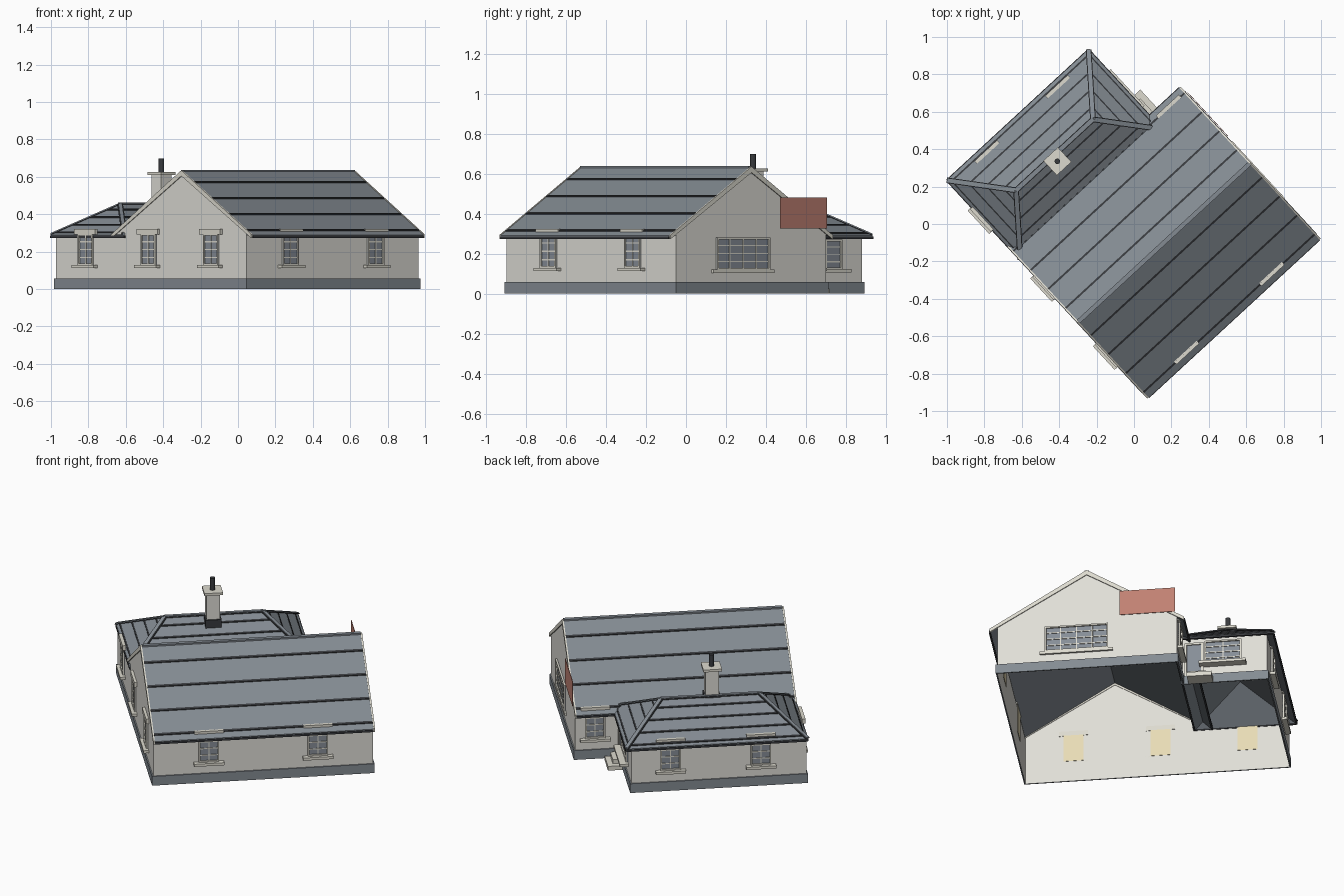
import bpy, bmesh, math
from mathutils import Vector

if "Cube" in bpy.data.objects:
    bpy.data.objects.remove(bpy.data.objects["Cube"])

TURN = math.radians(42.7)  # the whole house is turned on its plot


def material(name, rgb):
    m = bpy.data.materials.new(name)
    m.use_nodes = True
    m.diffuse_color = (*rgb, 1)
    b = m.node_tree.nodes["Principled BSDF"]
    b.inputs["Base Color"].default_value = (*rgb, 1)
    b.inputs["Roughness"].default_value = 0.8
    return m


RENDER = material("pale render", (0.74, 0.73, 0.68))
CREAM = material("cream trim", (0.72, 0.70, 0.62))
SLATE = material("slate grey", (0.23, 0.26, 0.29))
DARK = material("dark seam", (0.04, 0.043, 0.048))
GLASS = material("window glass", (0.24, 0.27, 0.31))
BLIND = material("pale yellow blind", (0.80, 0.71, 0.46))
RED = material("red panel", (0.53, 0.22, 0.17))


def prism(name, polys, offset, mat):
    """Flat polygons, extruded along an offset (or left as sheets)."""
    bm = bmesh.new()
    for poly in polys:
        face = bm.faces.new([bm.verts.new(p) for p in poly])
        if offset:
            new = bmesh.ops.extrude_face_region(bm, geom=[face], use_keep_orig=True)["geom"]
            bmesh.ops.translate(bm, vec=offset,
                                verts=[g for g in new if isinstance(g, bmesh.types.BMVert)])
    bmesh.ops.recalc_face_normals(bm, faces=bm.faces)
    mesh = bpy.data.meshes.new(name)
    bm.to_mesh(mesh)
    bm.free()
    mesh.materials.append(mat)
    ob = bpy.data.objects.new(name, mesh)
    ob.rotation_euler.z = TURN
    bpy.context.collection.objects.link(ob)
    return ob


def box(name, u, v, z, mat):
    quad = [(a, b, z[0]) for a, b in ((u[0], v[0]), (u[1], v[0]), (u[1], v[1]), (u[0], v[1]))]
    return prism(name, [quad], (0, 0, z[1] - z[0]), mat)


def bar(name, a, b, width, height, mat):
    a, b = Vector(a), Vector(b)
    s = (b - a).cross(Vector((0, 0, 1))).normalized() * width / 2
    return prism(name, [[a - s, a + s, b + s, b - s]], (0, 0, height), mat)


# Wall planes: axis the wall faces, its position, outward sign
U0, U1, WU, V0, V1, WV = -0.575, 0.675, 0.42, -0.69, 0.33, 0.81
MID = -0.182
LEFT, GABLE, WING_END = ("u", U0, -1), ("u", U1, 1), ("u", WU, 1)
EAVE, BACK, WING_BACK = ("v", V0, -1), ("v", V1, 1), ("v", WV, 1)


def on_wall(name, wall, rects, out, mat):
    """Upright plates (t0, t1, z0, z1) between two distances out from a wall."""
    axis, pos, sign = wall

    def at(t, o, z):
        return (pos + sign * o, t, z) if axis == "u" else (t, pos + sign * o, z)
    polys = [[at(a, out[0], c), at(b, out[0], c), at(b, out[0], d), at(a, out[0], d)]
             for a, b, c, d in rects]
    step = Vector(at(0, out[1], 0)) - Vector(at(0, out[0], 0))
    return prism(name, polys, step, mat)


# Walls, open underneath
def wall_u(u, outline):
    return [(u, v, z) for v, z in outline]


def wall_v(v, u0, u1):
    return [(u0, v, 0), (u1, v, 0), (u1, v, 0.29), (u0, v, 0.29)]


gable = [(V0, 0), (V1, 0), (V1, 0.298), (MID, 0.612), (V0, 0.298)]
prism("walls", [
    wall_u(U0, [(V0, 0), (WV, 0), (WV, 0.285), (V1, 0.285), (V1, 0.298), (MID, 0.612), (V0, 0.298)]),
    wall_u(U1, gable),
    wall_u(WU, [(V1, 0), (WV, 0), (WV, 0.29), (V1, 0.29)]),
    wall_v(V0, U0, U1), wall_v(V1, WU, U1), wall_v(WV, U0, WU)], None, RENDER)

# Plinth band
P, PH = 0.008, 0.057
for w, a, b in ((LEFT, V0, WV), (GABLE, V0, V1), (WING_END, V1, WV),
                (EAVE, U0, U1), (BACK, WU, U1), (WING_BACK, U0, WU)):
    on_wall("plinth", w, [(a - P, b + P, 0, PH)], (0.001, P), SLATE)


# Roof slopes with seams that run along the eaves
def slope(name, eave_a, eave_b, ridge_b, ridge_a):
    ea, eb, rb, ra = map(Vector, (eave_a, eave_b, ridge_b, ridge_a))
    pts = [ea, eb, rb] if ra == rb else [ea, eb, rb, ra]
    prism(name, [pts], (0, 0, -0.014), SLATE)
    width = 0.006 / (ea - ra).length
    strips = []
    for f in (0.18, 0.43, 0.68, 0.93):
        lo, hi = f - width, f + width
        strips.append([ra.lerp(ea, lo), rb.lerp(eb, lo), rb.lerp(eb, hi), ra.lerp(ea, hi)])
    prism(name + "_seams", strips, (0, 0, 0.005), DARK)
    bar(name + "_gutter", ea - Vector((0, 0, 0.016)), eb - Vector((0, 0, 0.016)), 0.01, 0.012, DARK)


EZ, RZ, HZ = 0.29, 0.632, 0.452
A, B = U0 + 0.003, U1 - 0.003
for side in (-1, 1):
    ve = MID + side * 0.552
    slope("main_roof", (A, ve, EZ), (B, ve, EZ), (B, MID, RZ), (A, MID, RZ))
    # Bargeboards along both gable ends
    for u, step in ((A, -0.009), (B, 0.009)):
        prism("bargeboard", [[(u, ve, EZ + 0.003), (u, MID, RZ + 0.003),
                              (u, MID, RZ - 0.027), (u, ve, EZ - 0.018)]], (step, 0, 0), CREAM)
bar("main_ridge_cap", (A, MID, RZ - 0.004), (B, MID, RZ - 0.004), 0.024, 0.009, SLATE)

# Hipped wing roof
HA, HB, RA, RB = -0.577, 0.454, -0.341, 0.218
RV, VB, VF = 0.56, 0.85, 0.27
c = {k: (u, v, EZ) for k, u, v in (("ab", HA, VB), ("bb", HB, VB), ("af", HA, VF), ("bf", HB, VF))}
ra, rb = (RA, RV, HZ), (RB, RV, HZ)
slope("wing_roof_back", c["ab"], c["bb"], rb, ra)
slope("wing_roof_inner", c["af"], c["bf"], rb, ra)
slope("wing_roof_left_hip", c["af"], c["ab"], ra, ra)
slope("wing_roof_right_hip", c["bf"], c["bb"], rb, rb)
for a, b in ((ra, rb), (c["ab"], ra), (c["af"], ra), (c["bb"], rb), (c["bf"], rb)):
    bar("hip_cap_edge", a, b, 0.03, 0.005, DARK)
    bar("hip_cap", a, b, 0.02, 0.01, SLATE)


# Windows
def window(wall, t, width, z0, z1, cols, rows, sill=0.0, lintel=True):
    a, b = t - width / 2, t + width / 2
    e, g = 0.009, 0.003
    on_wall("window_glass", wall, [(a, b, z0, z1)], (0.001, 0.004), GLASS)
    on_wall("window_blind", wall, [(a, b, z0, z1)], (-0.004, -0.002), BLIND)
    rim = [(a, a + e, z0, z1), (b - e, b, z0, z1), (a, b, z0, z0 + e), (a, b, z1 - e, z1)]
    on_wall("window_frame", wall, rim, (0.001, 0.012), CREAM)
    bars = [(a + width * i / cols - g, a + width * i / cols + g, z0, z1) for i in range(1, cols)]
    bars += [(a, b, z0 + (z1 - z0) * j / rows - g, z0 + (z1 - z0) * j / rows + g)
             for j in range(1, rows)]
    on_wall("glazing_bars", wall, bars, (0.001, 0.008), CREAM)
    if sill:
        on_wall("window_sill", wall, [(a - 0.028, b + 0.028, z0 - 0.016, z0)], (0, sill), CREAM)
    if lintel:
        on_wall("window_lintel", wall, [(a - 0.025, b + 0.025, 0.292, 0.322)], (-0.004, 0.016), CREAM)


for wall, spots in ((LEFT, (-0.417, 0.077, 0.571)), (EAVE, (-0.26, 0.36)),
                    (WING_BACK, (-0.316, 0.198)), (BACK, (0.562,))):
    for t in spots:
        window(wall, t, 0.115, 0.128, 0.295, 2, 4, sill=0.03)
window(GABLE, -0.24, 0.36, 0.12, 0.28, 4, 4, sill=0.012, lintel=False)
window(WING_END, 0.56, 0.21, 0.122, 0.27, 2, 4, sill=0.05, lintel=False)

# Door and steps in the inner corner
on_wall("door", WING_END, [(0.355, 0.435, 0.05, 0.25)], (0.001, 0.006), GLASS)
on_wall("door_frame", WING_END, [(0.343, 0.355, 0.05, 0.262), (0.435, 0.449, 0.05, 0.262),
                                 (0.343, 0.449, 0.25, 0.262)], (0.001, 0.012), CREAM)
box("lower_step", (WU, 0.512), (0.365, 0.505), (0, 0.026), CREAM)
box("upper_step", (WU, 0.48), (0.365, 0.47), (0.026, 0.05), CREAM)

# Red panel on the gable
on_wall("red_panel", GABLE, [(0.005, 0.322, 0.325, 0.48)], (0.011, 0.014), RED)

# Chimney
CU, CV = -0.074, 0.524
for name, r, z, mat in (("chimney_flashing", 0.046, (0.39, 0.455), DARK),
                        ("chimney_stack", 0.038, (0.40, 0.61), RENDER),
                        ("chimney_cap", 0.053, (0.61, 0.625), CREAM)):
    box(name, (CU - r, CU + r), (CV - r, CV + r), z, mat)
ring = [(CU + 0.015 * math.cos(i * math.tau / 12), CV + 0.015 * math.sin(i * math.tau / 12), 0.62)
        for i in range(12)]
prism("chimney_pot", [ring], (0, 0, 0.078), DARK)
